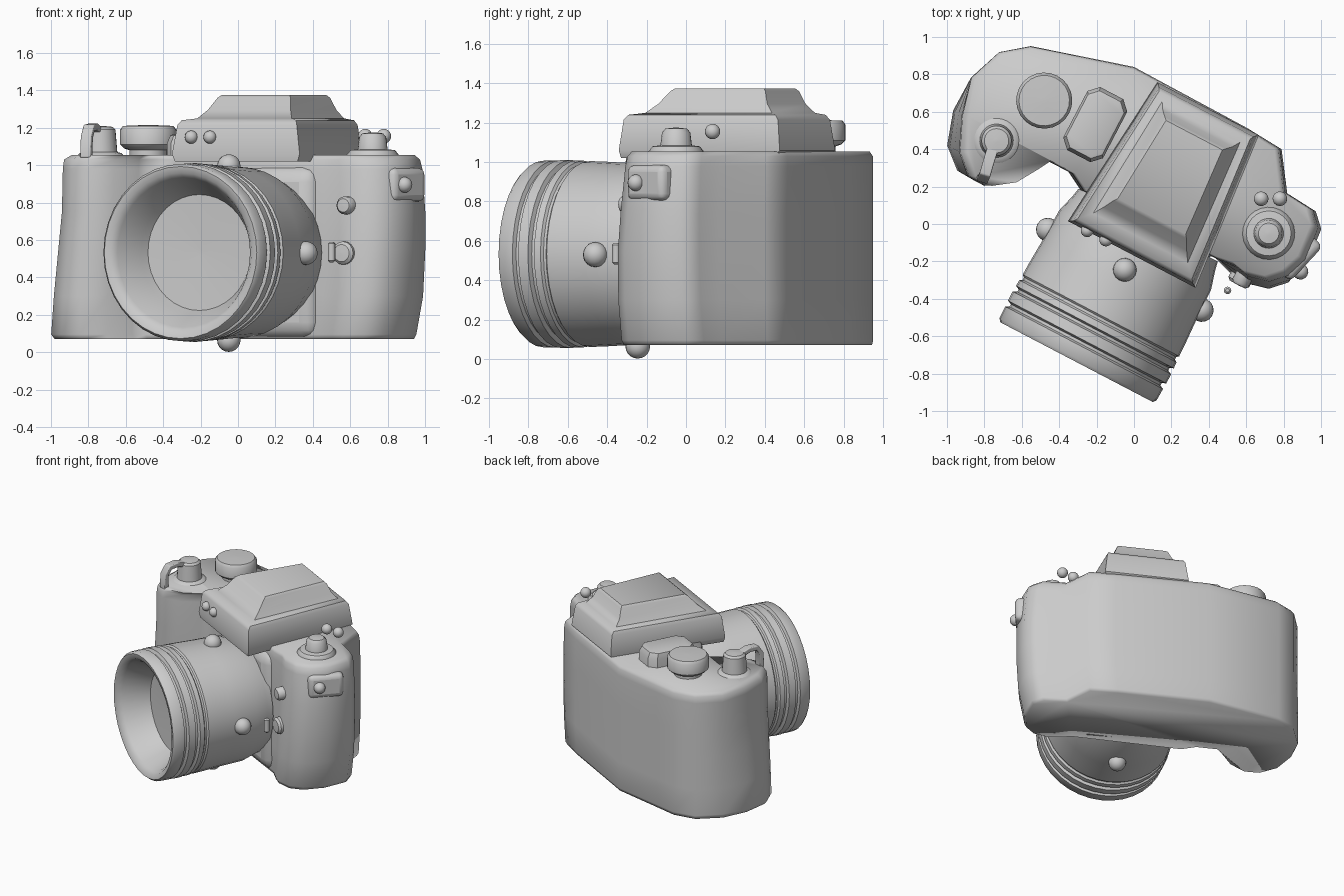
import bpy, bmesh, math
from mathutils import Matrix, Vector

if "Cube" in bpy.data.objects:
    bpy.data.objects.remove(bpy.data.objects["Cube"])

# Everything is laid out square-on (x = width, y = depth), then turned as a whole
TURN = Matrix.Rotation(math.radians(-27.6), 4, 'Z')
FRONT = Matrix.Rotation(math.radians(90), 4, 'X')
UP = Matrix.Identity(4)


def finish(name, bm, mat=UP, loc=(0, 0, 0), bevel=0, segs=3, angle=40):
    bmesh.ops.recalc_face_normals(bm, faces=bm.faces)
    bm.transform(Matrix.Translation(Vector(loc)) @ mat)
    me = bpy.data.meshes.new(name)
    bm.to_mesh(me)
    bm.free()
    ob = bpy.data.objects.new(name, me)
    bpy.context.collection.objects.link(ob)
    ob.matrix_world = TURN
    bpy.ops.object.select_all(action='DESELECT')
    ob.select_set(True)
    bpy.context.view_layer.objects.active = ob
    if bevel:
        m = ob.modifiers.new("Bevel", 'BEVEL')
        m.width, m.segments, m.limit_method = bevel, segs, 'ANGLE'
        m.angle_limit = math.radians(35)
    bpy.ops.object.shade_smooth_by_angle(angle=math.radians(angle))
    return ob


def loft(name, rings, **kw):
    """Skin a stack of equal-length point rings and cap both ends."""
    bm = bmesh.new()
    vs = [[bm.verts.new(p) for p in ring] for ring in rings]
    n = len(vs[0])
    for a, b in zip(vs, vs[1:]):
        for i in range(n):
            j = (i + 1) % n
            bm.faces.new((a[i], a[j], b[j], b[i]))
    bm.faces.new(vs[0][::-1])
    bm.faces.new(vs[-1])
    return finish(name, bm, **kw)


def lathe(name, profile, sides=24, **kw):
    """Profile of (radius, height) turned around z."""
    rings = [[(r * math.cos(2 * math.pi * i / sides),
               r * math.sin(2 * math.pi * i / sides), h) for i in range(sides)]
             for r, h in profile]
    return loft(name, rings, **kw)


def box(name, size, loc, bevel, mat=UP):
    bm = bmesh.new()
    bmesh.ops.create_cube(bm, size=1)
    bmesh.ops.scale(bm, vec=size, verts=bm.verts)
    return finish(name, bm, mat, loc, bevel)


def ball(name, r, loc):
    bm = bmesh.new()
    bmesh.ops.create_uvsphere(bm, u_segments=16, v_segments=10, radius=r)
    return finish(name, bm, loc=loc, angle=60)


def local(x, y, z):
    """Grid position to square-on layout position."""
    return TURN.inverted() @ Vector((x, y, z))


# Body: plan outline stacked, with the grip front flaring low and the right side bulging
outline = [(-.93, .587), (-1.065, .48), (-1.135, .29), (-1.138, .09), (-1.08, -.09),
           (-.97, -.185), (-.86, -.19), (-.74, -.11), (-.65, .02), (-.6, .085),
           (-.44, .085), (-.34, .03), (.5, .04), (.6, .01), (.68, -.005), (.8, .024),
           (.875, .1), (.917, .254), (.9, .44), (.83, .51), (.65, .525),
           (.514, .72), (.3, .735), (-.39, .744)]


def body_point(x, y, z, left, right, depth):
    grip = min(1, max(0, (.3 - y) / .3))       # back of the grip stays upright
    edge = .98 if z > 1.04 else 1
    s = (1 + (left - 1) * grip) * edge if x < 0 else right
    lean = .04 * max(0, z - .5) / .5 if x > .55 and y < .2 else 0
    return (x * s, .3 + (y - .3) * depth + lean, z)


# z, left scale, right scale, depth scale
levels = [(.07, .985, .925, .975), (.095, 1, .94, 1), (.3, .985, .985, 1), (.55, .96, 1, 1),
          (.75, .94, 1, 1), (.98, .935, .98, 1), (1.03, .93, .965, .99), (1.055, .91, .93, .96)]
loft("camera_body", [[body_point(x, y, z, l, r, d) for x, y in outline]
                     for z, l, r, d in levels], angle=80)
box("lens_mount_plate", (.78, .2, .93), (.07, .095, .535), .09)

# Lens barrel with grip rings and recessed glass
lathe("lens", [(.02, .565), (.31, .58), (.33, .62), (.40, .76), (.425, .79), (.46, .797),
               (.474, .78), (.476, .71), (.455, .70), (.455, .685), (.478, .675), (.478, .62),
               (.455, .61), (.455, .595), (.476, .585), (.474, .55), (.46, .54), (.46, .525),
               (.472, .515), (.47, .44), (.463, .30), (.458, .12), (.43, .02), (.42, -.03)],
      sides=36, mat=FRONT, loc=(.07, 0, .533))
for i, side in enumerate(("right", "top", "left", "bottom")):
    a = i * math.pi / 2
    ball("lens_knob_" + side, .063,
         (.07 + .465 * math.cos(a), -.24, .53 + .465 * math.sin(a)))


# Viewfinder housing: box base with a ledge, then a swept-in roof
def trap(front, back, y0, y1, z):
    c = .065
    return [(c - front, y0, z), (c + front, y0, z), (c + back, y1, z), (c - back, y1, z)]


loft("viewfinder_housing", [trap(.37, .28, -.145, .69, 1.02), trap(.385, .305, -.15, .73, 1.06),
                            trap(.36, .285, -.135, .71, 1.215), trap(.345, .275, -.115, .69, 1.24),
                            trap(.285, .235, -.05, .65, 1.25), trap(.25, .21, .005, .61, 1.295),
                            trap(.22, .185, .06, .585, 1.36), trap(.205, .17, .08, .57, 1.375)],
     angle=45)
for i, (x, y) in enumerate(((-.25, -.035), (-.15, -.085))):
    ball("housing_stud_%d" % (i + 1), .035, local(x, y, 1.15))

# Mode dial on a neck
lathe("mode_dial", [(.10, 1.0), (.10, 1.08), (.13, 1.09), (.15, 1.11), (.15, 1.19),
                    (.135, 1.21), (.02, 1.215)], loc=local(-.48, .66, 0))

# Octagonal button pad
pad = [(-.07, -.19), (.07, -.19), (.12, -.14), (.12, .14),
       (.07, .19), (-.07, .19), (-.12, .14), (-.12, -.14)]
loft("button_pad", [[(x * s, y * s, z) for x, y in pad]
                    for s, z in ((1, 1.0), (1, 1.12), (.9, 1.16), (.8, 1.165))],
     loc=(-.43, .375, 0), angle=30)

# Shutter knob with hooked lever
lathe("shutter_knob", [(.13, 1.0), (.13, 1.045), (.11, 1.065), (.09, 1.07), (.08, 1.19),
                       (.065, 1.205), (.01, 1.21)], loc=local(-.735, .445, 0))
path = [(-.75, .42, 1.18), (-.775, .34, 1.205), (-.795, .27, 1.2), (-.808, .24, 1.15),
        (-.812, .24, 1.04)]
curve = [local(*p) for p in path]
side = (TURN.inverted().to_3x3() @ Vector((.95, -.3, 0))).normalized()
rings = []
for i, p in enumerate(curve):
    t = (curve[min(i + 1, 4)] - curve[max(i - 1, 0)]).normalized()
    n = t.cross(side).normalized()
    rings.append([p + side * a * .03 + n * b * .018
                  for a, b in ((-1, -1), (1, -1), (1, 1), (-1, 1))])
loft("shutter_lever", rings, bevel=.006)

# Right shoulder dial and two studs
lathe("shoulder_dial", [(.14, 1.0), (.14, 1.055), (.12, 1.08), (.08, 1.085), (.072, 1.15),
                        (.055, 1.17), (.01, 1.175)], loc=local(.72, -.05, 0))
for i, x in enumerate((.68, .78)):
    ball("shoulder_stud_%d" % (i + 1), .039, local(x, .135, 1.155))

# Corner port cover with its stud
box("port_cover", (.26, .13, .18), local(.875, -.17, .895), .035,
    Matrix.Rotation(math.radians(27.6 + 47), 4, 'Z'))
ball("port_cover_stud", .042, local(.89, -.255, .895))

# Front buttons and lens release pin
for name, z, r in (("upper", .785, .048), ("lower", .53, .062)):
    lathe("front_button_" + name, [(r, -.04), (r, .03), (r * .75, .045), (.005, .047)],
          mat=FRONT, loc=(.65 if r < .05 else .64, .015, z), sides=16)
lathe("lens_release_pin", [(.01, -.055), (.02, -.045), (.02, .045), (.01, .055)],
      loc=local(.5, -.355, .535), sides=12)
